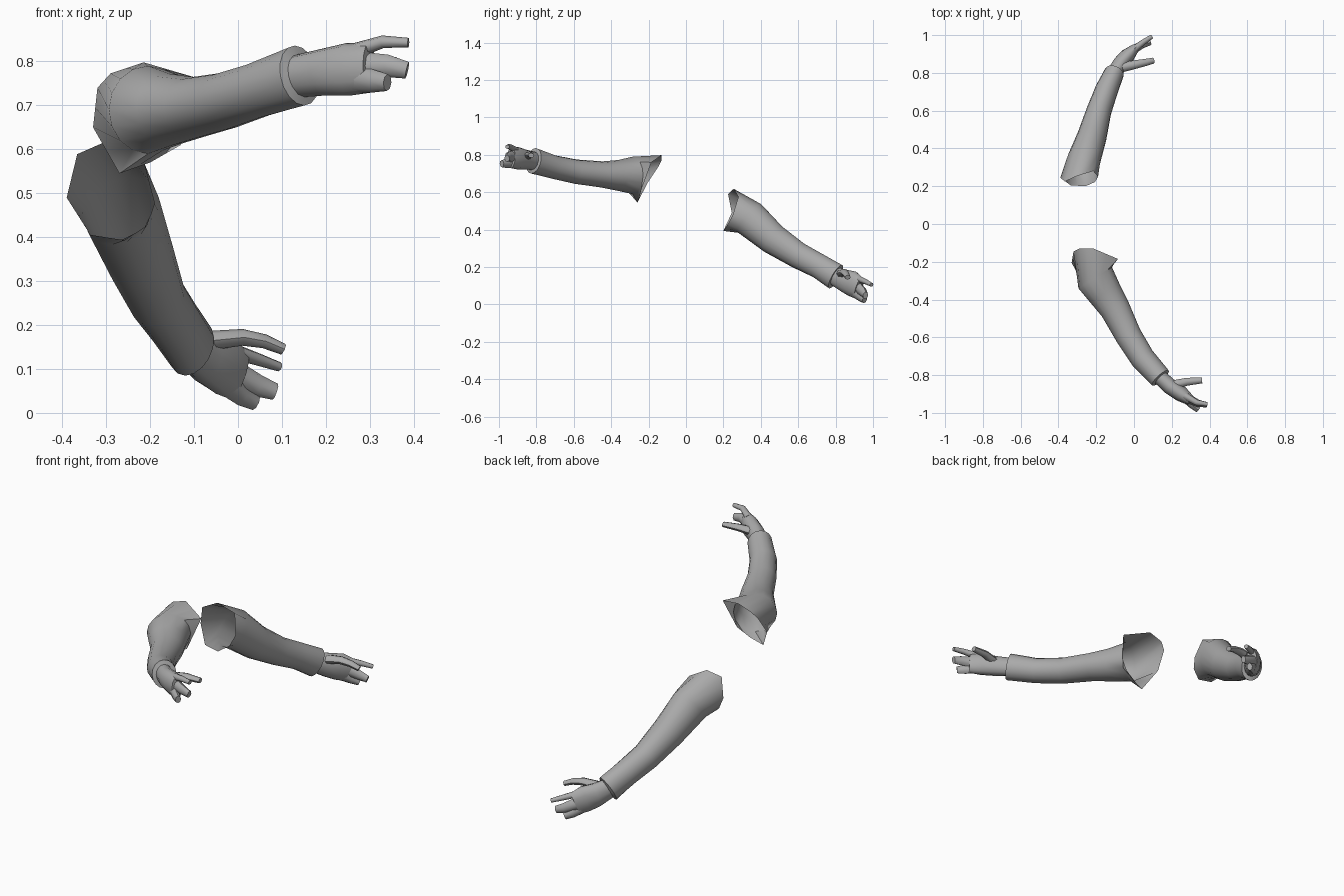
import bpy, bmesh, math
from mathutils import Vector

if "Cube" in bpy.data.objects:
    bpy.data.objects.remove(bpy.data.objects["Cube"])

SIDES = 16
Z = Vector((0, 0, 1))

gray = bpy.data.materials.new("plain gray")
gray.diffuse_color = (0.40, 0.40, 0.40, 1)
gray.use_nodes = True
gray.node_tree.nodes["Principled BSDF"].inputs["Base Color"].default_value = gray.diffuse_color


def section(center, tangent, hw, hh, n):
    """Ellipse across the path, starting at its top."""
    side = tangent.cross(Z).normalized()
    up = side.cross(tangent).normalized()
    return [center + up * hh * math.cos(a) + side * hw * math.sin(a)
            for a in (2 * math.pi * i / n for i in range(n))]


def tube(name, stations, n=SIDES, opening=None, cap_start=False, cap_end=False):
    """Loft ellipses (x, y, z, half width, half height) along a path."""
    pts = [Vector(s[:3]) for s in stations]
    rings = []
    if opening:
        ring = []
        for i, p in enumerate(opening):
            q = Vector(opening[(i + 1) % len(opening)])
            ring += [Vector(p), (Vector(p) + q) / 2]
        rings.append(ring)
    for i, s in enumerate(stations):
        t = pts[min(i + 1, len(pts) - 1)] - pts[max(i - 1, 0)]
        rings.append(section(pts[i], t.normalized(), s[3], s[4], n))
    bm = bmesh.new()
    loops = [[bm.verts.new(p) for p in r] for r in rings]
    for a, b in zip(loops, loops[1:]):
        for i in range(n):
            j = (i + 1) % n
            bm.faces.new((a[i], a[j], b[j], b[i]))
    if cap_start:
        bm.faces.new(loops[0])
    if cap_end:
        bm.faces.new(loops[-1][::-1])
    bmesh.ops.recalc_face_normals(bm, faces=bm.faces)
    mesh = bpy.data.meshes.new(name)
    bm.to_mesh(mesh)
    bm.free()
    mesh.materials.append(gray)
    obj = bpy.data.objects.new(name, mesh)
    bpy.context.collection.objects.link(obj)
    bpy.ops.object.select_all(action='DESELECT')
    obj.select_set(True)
    bpy.context.view_layer.objects.active = obj
    bpy.ops.object.shade_smooth_by_angle(angle=math.radians(50))
    return obj


def digit(name, path, hw, hh):
    """Tapered finger with a blunt tip."""
    k = len(path) - 1
    st = [(*p, hw * (1 - 0.4 * i / k), hh * (1 - 0.4 * i / k))
          for i, p in enumerate(path)]
    tube(name, st, 8, cap_start=True, cap_end=True)


# Right sleeve: flared open shoulder, elbow, cuff with inner lip
tube("right_sleeve", [
    (-.205, -.285, .690, .105, .100),
    (-.155, -.365, .690, .092, .082),
    (-.100, -.450, .695, .080, .070),
    (-.030, -.590, .710, .070, .065),
    (.045, -.710, .735, .066, .063),
    (.140, -.815, .768, .059, .070),
    (.143, -.818, .769, .040, .048)],
    opening=[(-.215, -.13, .798), (-.29, -.13, .773), (-.32, -.145, .74),
             (-.33, -.205, .65), (-.27, -.26, .545), (-.20, -.25, .57),
             (-.13, -.24, .61), (-.085, -.185, .76)])

# Left sleeve
tube("left_sleeve", [
    (-.265, .340, .460, .088, .100),
    (-.222, .465, .350, .078, .084),
    (-.185, .600, .262, .066, .071),
    (-.145, .710, .205, .061, .067),
    (-.105, .800, .148, .053, .073),
    (-.103, .803, .146, .038, .050)],
    opening=[(-.30, .255, .618), (-.216, .28, .575), (-.19, .25, .477),
             (-.207, .222, .427), (-.257, .20, .393), (-.336, .205, .405),
             (-.39, .245, .49), (-.366, .225, .589)])

# Right hand
tube("right_palm", [
    (.125, -.800, .765, .040, .048),
    (.190, -.860, .775, .042, .053),
    (.250, -.900, .782, .042, .060),
    (.300, -.935, .785, .027, .056)], 12, cap_start=True, cap_end=True)
digit("right_index", [(.27, -.91, .825), (.33, -.945, .845), (.388, -.955, .843)], .019, .018)
digit("right_middle", [(.28, -.92, .79), (.34, -.95, .79), (.385, -.957, .78)], .024, .032)
digit("right_small_fingers", [(.27, -.92, .76), (.31, -.96, .755), (.34, -.985, .752)], .024, .032)
digit("right_thumb", [(.20, -.855, .79), (.28, -.835, .80), (.36, -.828, .797)], .026, .022)

# Left hand
tube("left_palm", [
    (-.115, .785, .155, .038, .050),
    (-.070, .850, .125, .042, .062),
    (-.035, .890, .110, .040, .070),
    (.000, .925, .088, .026, .062)], 12, cap_start=True, cap_end=True)
digit("left_index", [(-.01, .915, .14), (.045, .96, .122), (.094, .992, .105)], .019, .018)
digit("left_middle", [(-.01, .92, .09), (.045, .95, .062), (.085, .96, .048)], .024, .032)
digit("left_small_fingers", [(-.02, .905, .065), (.01, .935, .040), (.04, .955, .024)], .024, .032)
digit("left_thumb", [(-.06, .83, .165), (.01, .845, .172), (.06, .855, .163), (.103, .865, .145)], .026, .022)
